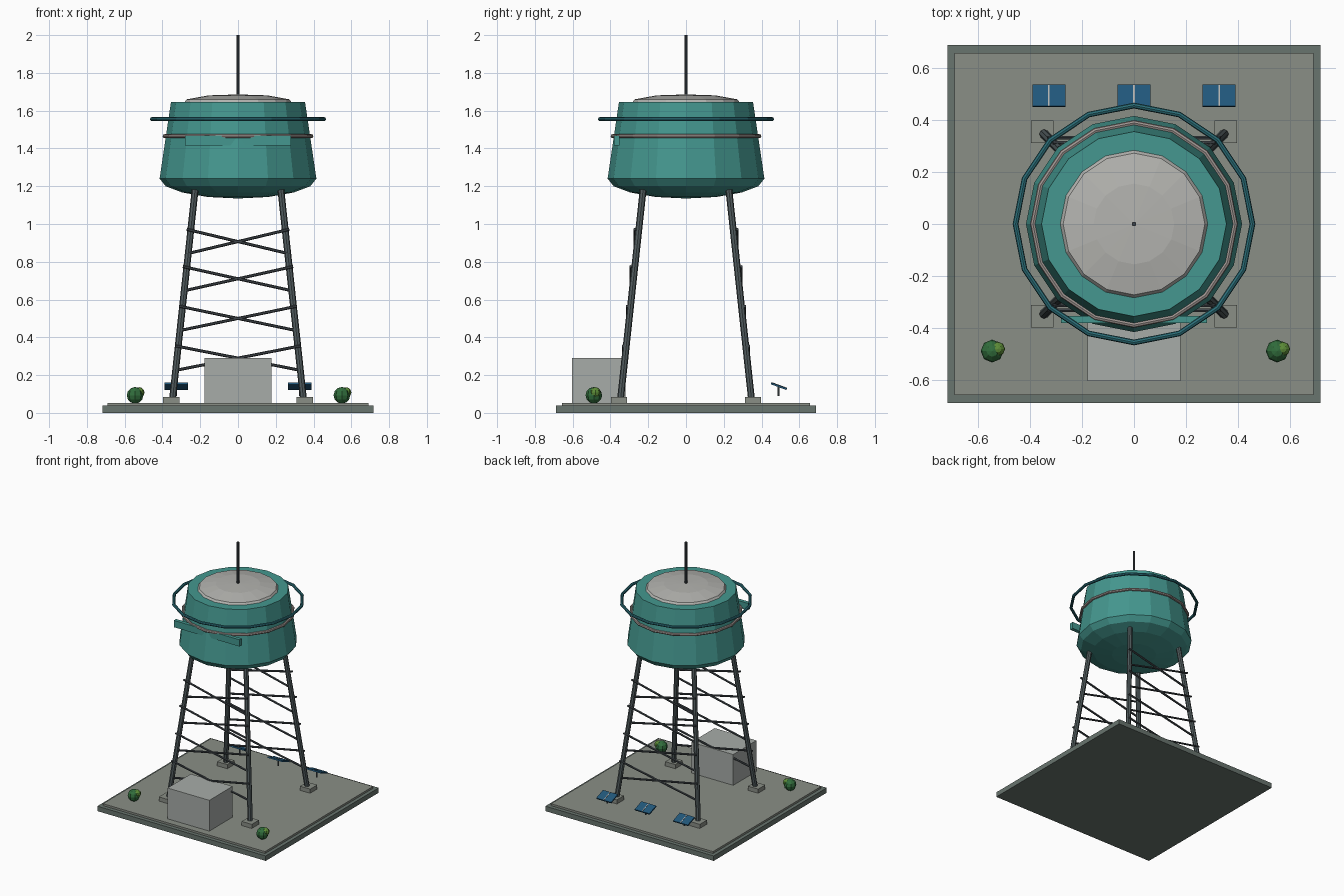
import bpy, bmesh, math
from mathutils import Vector, Matrix

if "Cube" in bpy.data.objects:
    bpy.data.objects.remove(bpy.data.objects["Cube"])


def mat(name, r, g, b):
    m = bpy.data.materials.new(name)
    m.diffuse_color = [(c / 255) ** 2.2 for c in (r, g, b)] + [1]
    m.use_nodes = True
    m.node_tree.nodes["Principled BSDF"].inputs["Base Color"].default_value = m.diffuse_color
    return m


TEAL = mat("teal", 70, 150, 142)
RING = mat("ring_blue", 48, 112, 122)
STEEL = mat("steel", 82, 92, 94)
DARK = mat("dark_steel", 66, 72, 76)
PALE = mat("pale_grey", 178, 178, 174)
HOOP = mat("hoop_grey", 160, 150, 146)
EDGE = mat("base_edge", 104, 116, 110)
SLAB = mat("slab", 136, 141, 133)
HUT = mat("hut_grey", 166, 171, 167)
BLUE = mat("solar_blue", 38, 88, 122)
GREEN = mat("leaf_dark", 52, 108, 62)
LIME = mat("leaf_light", 92, 138, 58)


def finish(name, bm, m):
    bmesh.ops.recalc_face_normals(bm, faces=bm.faces)
    me = bpy.data.meshes.new(name)
    bm.to_mesh(me)
    bm.free()
    me.materials.append(m)
    ob = bpy.data.objects.new(name, me)
    bpy.context.collection.objects.link(ob)
    return ob


def box(name, lo, hi, m, tilt=0):
    lo, hi = Vector(lo), Vector(hi)
    bm = bmesh.new()
    bmesh.ops.create_cube(bm, size=1, matrix=Matrix.Translation((lo + hi) / 2)
                          @ Matrix.Rotation(tilt, 4, 'X') @ Matrix.Diagonal((*(hi - lo), 1)))
    return finish(name, bm, m)


def rod(name, a, b, r, m, sides=8):
    a, b = Vector(a), Vector(b)
    d = b - a
    bm = bmesh.new()
    bmesh.ops.create_cone(bm, cap_ends=True, segments=sides, radius1=r, radius2=r, depth=d.length,
                          matrix=Matrix.Translation((a + b) / 2) @ d.to_track_quat('Z', 'Y').to_matrix().to_4x4())
    return finish(name, bm, m)


def lathe(name, profile, m, closed=False, sides=16):
    bm = bmesh.new()
    vs = [bm.verts.new((r, 0, z)) for r, z in profile]
    n = len(vs)
    es = [bm.edges.new((vs[i], vs[(i + 1) % n])) for i in range(n if closed else n - 1)]
    bmesh.ops.spin(bm, geom=vs + es, cent=(0, 0, 0), axis=(0, 0, 1), angle=math.tau, steps=sides)
    bmesh.ops.remove_doubles(bm, verts=bm.verts, dist=1e-4)
    return finish(name, bm, m)


def hoop(name, major, minor, z, m):
    pts = [(major + minor * math.cos(k * math.tau / 8), z + minor * math.sin(k * math.tau / 8)) for k in range(8)]
    return lathe(name, pts, m, closed=True)


def blob(name, c, r, m):
    bm = bmesh.new()
    bmesh.ops.create_uvsphere(bm, u_segments=8, v_segments=6, radius=r, matrix=Matrix.Translation(c))
    return finish(name, bm, m)


# Ground slab
box("base_plinth", (-.717, -.687, 0), (.717, .687, .038), EDGE)
box("base_slab", (-.69, -.657, .03), (.69, .657, .053), SLAB)

# Tank, roof dome, hoops, sign board and mast
lathe("tank", [(0, 1.135), (.16, 1.143), (.295, 1.167), (.383, 1.2), (.415, 1.24),
               (.355, 1.645), (0, 1.645)], TEAL)
lathe("roof_dome", [(.287, 1.64), (.272, 1.66), (.155, 1.681), (0, 1.686)], PALE)
hoop("outer_ring", .455, .011, 1.555, RING)
hoop("tank_band", .388, .011, 1.465, HOOP)
box("front_board", (-.28, -.381, 1.416), (.28, -.353, 1.468), TEAL)
rod("mast", (0, 0, 1.66), (0, 0, 2), .009, DARK)

# Legs and footings
for sx in (-1, 1):
    for sy in (-1, 1):
        tag = ("left" if sx < 0 else "right") + ("_front" if sy < 0 else "_back")
        rod("leg_" + tag, (.348 * sx, .348 * sy, .06), (.225 * sx, .225 * sy, 1.2), .018, STEEL)
        cx, cy = .353 * sx, .355 * sy
        box("footing_" + tag, (cx - .043, cy - .043, .05), (cx + .043, cy + .043, .085), SLAB)

# Crossed braces on the front and back
for side, sy in (("front", -1), ("back", 1)):
    for i, (a, z) in enumerate([(.332, .29), (.312, .5), (.292, .71), (.272, .907)]):
        for s in (-1, 1):
            rod(f"brace_{side}_{i}", (-a, a * sy, z + .065 * s), (a, a * sy, z - .065 * s), .008, DARK, 6)

# Utility hut
box("hut", (-.178, -.603, .05), (.178, -.32, .29), HUT)

# Bushes
for x in (-.545, .55):
    blob("bush", (x, -.488, .093), .044, GREEN)
    blob("bush_top", (x + .022, -.48, .108), .028, LIME)

# Solar panels on short posts
for x in (-.327, 0, .327):
    t = -.35
    box("solar_panel", (x - .063, .448, .136), (x + .063, .536, .146), BLUE, t)
    box("solar_stripe", (x - .003, .449, .136), (x + .003, .535, .1485), PALE, t)
    rod("solar_post", (x, .49, .09), (x, .49, .14), .006, STEEL, 6)
